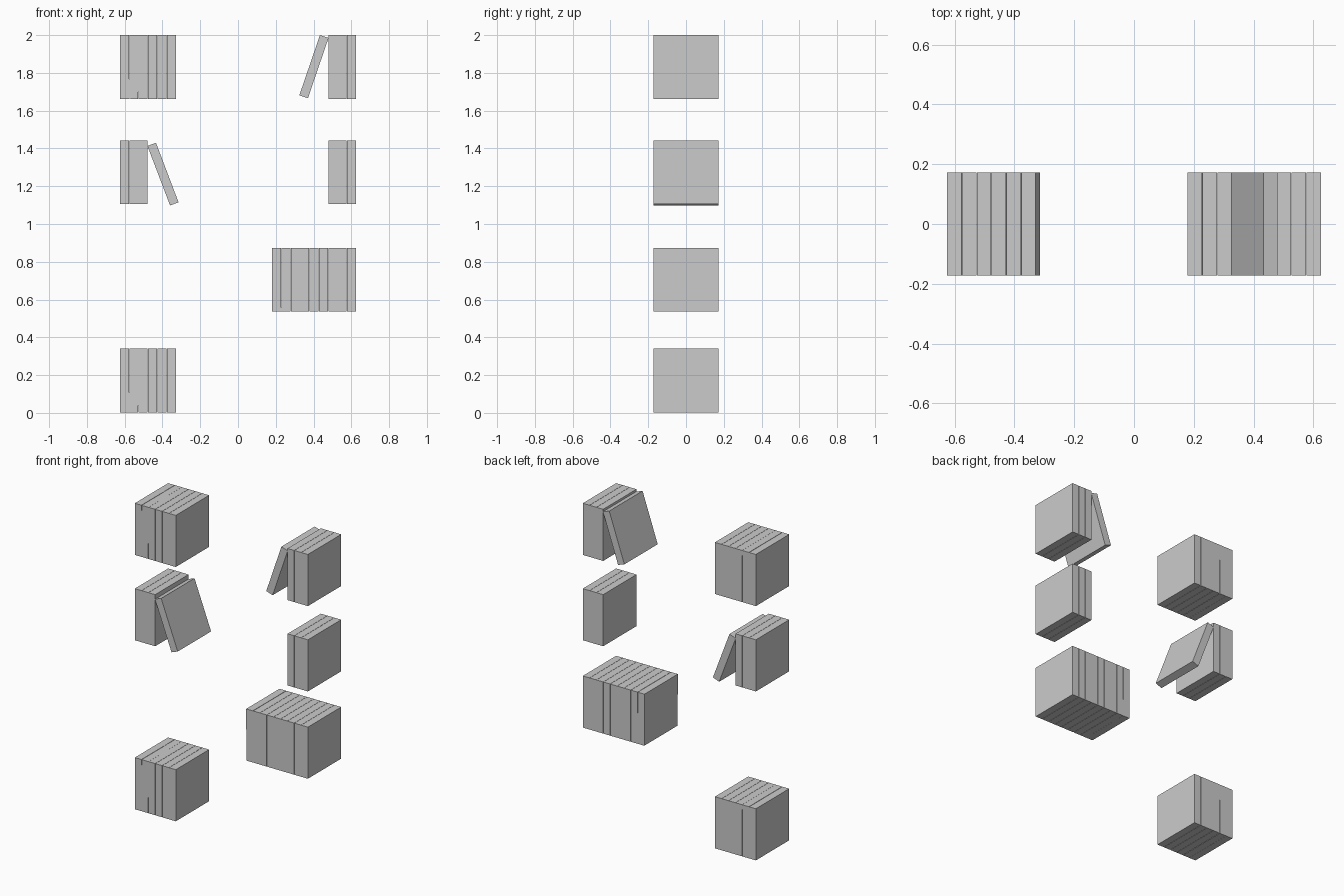
import bpy
from math import radians

if "Cube" in bpy.data.objects:
    bpy.data.objects.remove(bpy.data.objects["Cube"])

THICK, DEPTH, HEIGHT = 0.048, 0.344, 0.337
PITCH = 0.0496
EDGE = 0.625


def book(name, x, z, tilt=0.0):
    """One plain slab book, centred at x, z; positive tilt leans the top to the right."""
    bpy.ops.mesh.primitive_cube_add(size=1, location=(x, 0, z), rotation=(0, radians(tilt), 0))
    ob = bpy.context.object
    ob.name = name
    ob.scale = (THICK, DEPTH, HEIGHT)
    return ob


def stack(name, side, count, bottom, tilts={}):
    """Upright books placed from the outer edge inwards; side is -1 left, 1 right."""
    for i in range(count):
        x = side * (EDGE - THICK / 2 - i * PITCH)
        book(f"{name}_book_{i + 1}", x, bottom + HEIGHT / 2, tilts.get(i, 0))


# Upright rows, lowest shelf first
stack("bottom_left", -1, 6, 0.003, {1: 0.3})
stack("second_right", 1, 9, 0.536, {8: -0.3})
stack("third_left", -1, 3, 1.106)
stack("third_right", 1, 3, 1.106)
stack("top_left", -1, 6, 1.663, {1: 0.3})
stack("top_right", 1, 3, 1.663)

# Leaning books
book("third_left_leaning_book", -0.397, 1.264, -20.8)
book("top_right_leaning_book", 0.402, 1.833, 18.9)
